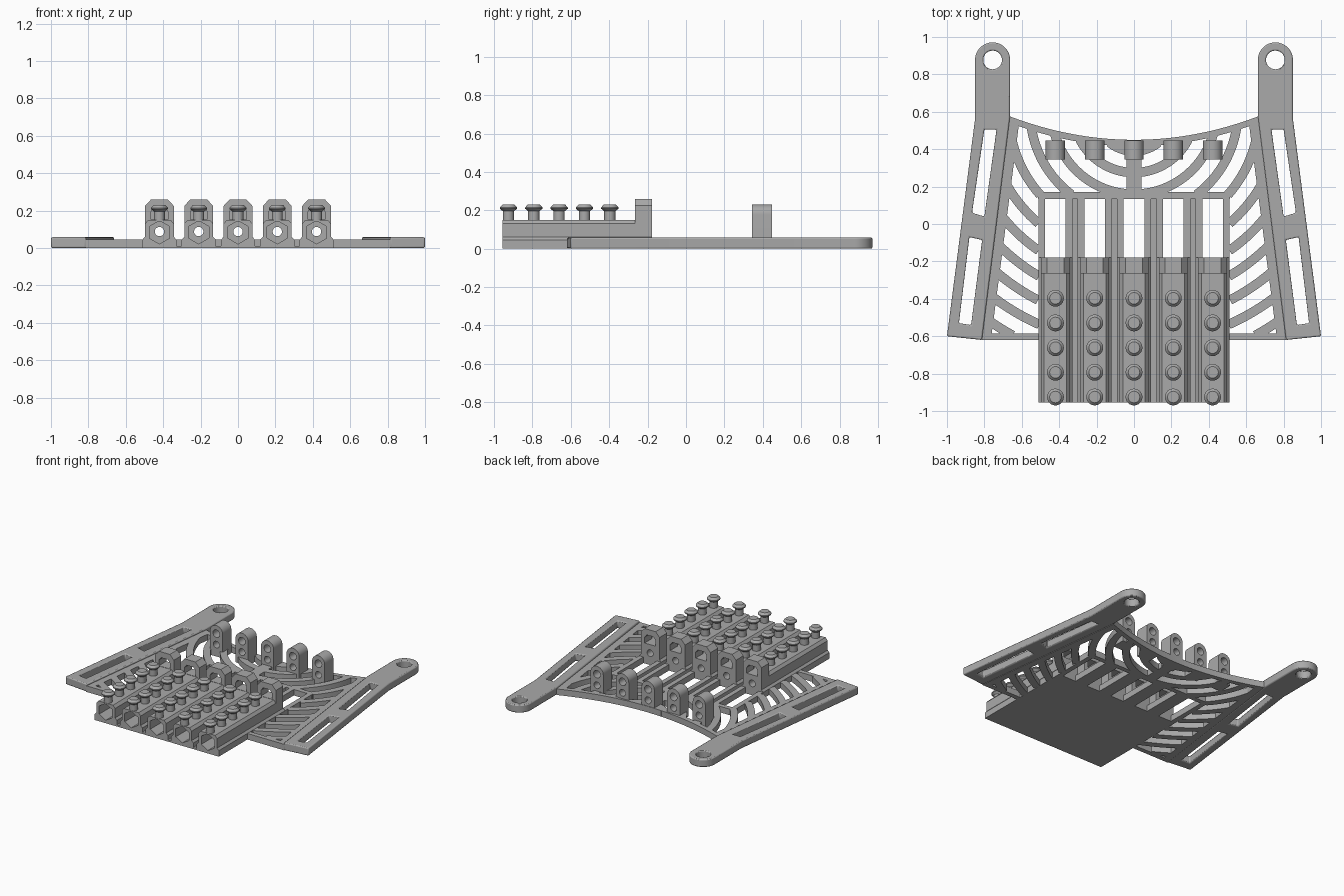
import bpy, bmesh, math
from mathutils import Matrix

if "Cube" in bpy.data.objects:
    bpy.data.objects.remove(bpy.data.objects["Cube"])

grey = bpy.data.materials.new("plain grey")
grey.diffuse_color = (0.4, 0.4, 0.4, 1)
grey.use_nodes = True
grey.node_tree.nodes["Principled BSDF"].inputs["Base Color"].default_value = grey.diffuse_color


def finish(bm, name):
    bmesh.ops.recalc_face_normals(bm, faces=bm.faces)
    me = bpy.data.meshes.new(name)
    bm.to_mesh(me)
    bm.free()
    me.materials.append(grey)
    ob = bpy.data.objects.new(name, me)
    bpy.context.collection.objects.link(ob)
    return ob


def prism(name, loops, lo, hi, along_y=False):
    """Extrude an outline with holes along z, or an (x, z) outline along y."""
    bm = bmesh.new()
    for pts in loops:
        vs = [bm.verts.new((p[0], p[1], 0)) for p in pts]
        for i in range(len(vs)):
            bm.edges.new((vs[i - 1], vs[i]))
    bmesh.ops.triangle_fill(bm, use_beauty=True, edges=bm.edges[:], normal=(0, 0, 1))
    new = bmesh.ops.extrude_face_region(bm, geom=bm.faces[:])["geom"]
    top = {v for v in new if isinstance(v, bmesh.types.BMVert)}
    for v in bm.verts:
        v.co.z = hi if v in top else lo
    if along_y:
        for v in bm.verts:
            v.co = (v.co.x, v.co.z, v.co.y)
    return finish(bm, name)


def rect(x0, x1, y0, y1):
    return [(x0, y0), (x1, y0), (x1, y1), (x0, y1)]


def circle(cx, cy, r, n=28, start=0.0, sweep=2 * math.pi, closed=True):
    m = n if closed else n - 1
    return [(cx + r * math.cos(start + sweep * i / m),
             cy + r * math.sin(start + sweep * i / m)) for i in range(n)]


def flip(pts, s):
    return [(s * x, y) for x, y in pts]


def lathe(name, profile, x, y, n=24):
    bm = bmesh.new()
    rings = [[bm.verts.new((x + px, y + py, z)) for px, py in circle(0, 0, r, n)]
             for r, z in profile]
    for a, b in zip(rings, rings[1:]):
        for i in range(n):
            bm.faces.new((a[i - 1], a[i], b[i], b[i - 1]))
    bm.faces.new(rings[0])
    bm.faces.new(rings[-1])
    return finish(bm, name)


WEB = 0.045
FRONT, WALL, BACK, DECK_END = -0.955, -0.265, -0.178, 0.135
CENTRES = [-0.42, -0.21, 0, 0.21, 0.42]


def arm_x(y):          # inner edge of the arm (left side)
    return -0.813 + 0.15 * (y + 0.62) / 1.195


def rim_y(x):          # curved rear edge of the web
    return 0.45 + 0.125 * (x / 0.663) ** 2


# Side arms with strap eyes and long slots
arm = [(-1, -0.6), (-0.813, -0.62), (-0.663, 0.575)]
arm += circle(-0.756, 0.877, 0.094, 25, 0, math.pi, False) + [(-0.85, 0.56)]
slots = [[(-0.80, 0.505), (-0.735, 0.505), (-0.80, 0.04), (-0.866, 0.06)],
         [(-0.88, -0.07), (-0.812, -0.085), (-0.871, -0.54), (-0.936, -0.53)]]
for s, side in ((1, "left"), (-1, "right")):
    loops = [arm, circle(-0.756, 0.877, 0.05)] + slots
    ob = prism(side + "_arm", [flip(l, s) for l in loops], 0, 0.058)
    bev = ob.modifiers.new("soft edges", "BEVEL")
    bev.width, bev.segments = 0.007, 2
    bev.limit_method, bev.angle_limit = "ANGLE", math.radians(60)

    # Borders of the web
    prism(side + "_web_border", [flip([(-0.815, -0.62), (-0.765, -0.62),
          (-0.613, 0.55), (-0.663, 0.575)], s)], 0, WEB)
    prism(side + "_web_bottom", [flip(rect(-0.80, -0.50, -0.62, -0.585), s)], 0, WEB)

    # Concentric curved ribs, kept only where the web is open
    for k in range(11):
        r = 0.21 + 0.115 * k
        runs, run = [], []
        for i in range(181):
            a = math.pi + math.pi / 2 * i / 180
            x, y = r * math.cos(a), 0.6 + r * math.sin(a)
            ok = (x < -0.02 and arm_x(y) + 0.02 < x and -0.6 < y < rim_y(x) - 0.02
                  and (x < -0.505 or y > 0.155))
            if ok:
                run.append(a)
            if run and (not ok or i == 180):
                runs.append(run)
                run = []
        for run in runs:
            if len(run) < 4:
                continue
            a0, sweep = run[0], run[-1] - run[0]
            n = max(5, len(run) // 4)
            outer = circle(0, 0.6, r + 0.025, n, a0, sweep, False)
            inner = circle(0, 0.6, r - 0.025, n, a0, sweep, False)
            prism(side + "_rib", [flip(outer + inner[::-1], s)], 0, WEB)

# Curved rear rim and centre bar
xs = [-0.663 + 1.326 * i / 32 for i in range(33)]
prism("rear_rim", [[(x, rim_y(x)) for x in xs] +
                   [(x, rim_y(x) - 0.035) for x in reversed(xs)]], 0, WEB)
prism("centre_bar", [rect(-0.04, 0.04, 0.16, 0.44)], 0, WEB)

# Deck: thin floor with windows, plus the cross bar behind them
windows = [rect(c - 0.055, c + 0.055, BACK, DECK_END) for c in CENTRES]
prism("deck_floor", [rect(-0.505, 0.505, FRONT + 0.001, 0.168)] + windows, 0, 0.012)
prism("deck_cross_bar", [rect(-0.513, 0.513, DECK_END, 0.17)], 0, WEB)

for c in CENTRES:
    def around(pts):
        return [(c + x, z) for x, z in pts]

    def outline(shoulder, top, half_top):
        right = [(0.091, 0), (0.091, 0.045), (0.077, 0.06),
                 (0.077, shoulder), (half_top, top)]
        return around(right + [(-x, z) for x, z in reversed(right)])

    # Rails beside the window
    for s in (-1, 1):
        a, b = sorted((c + s * 0.055, c + s * 0.091))
        prism("window_rail", [rect(a, b, BACK, DECK_END)], 0, WEB)

    # Channel with a hexagonal bore
    hexagon = circle(c, 0.084, 0.062, 6, math.pi / 2)
    prism("channel", [outline(0.13, 0.15, 0.06), hexagon], FRONT, WALL, True)

    # Tall end guide with a cord hole and an upper opening
    opening = around([(-0.045, 0.152), (0.045, 0.152), (0.045, 0.195),
                      (0.028, 0.217), (-0.028, 0.217), (-0.045, 0.195)])
    prism("end_guide", [outline(0.225, 0.26, 0.045), circle(c, 0.088, 0.025, 20),
                        opening], WALL, BACK, True)

    # Row of pegs
    for i in range(5):
        lathe("peg", [(0.029, 0.14), (0.029, 0.195), (0.045, 0.208),
                      (0.045, 0.215), (0.031, 0.23)], c, -0.925 + 0.132 * i)

    # Rear cord post with two holes
    post = around([(-0.052, 0), (0.052, 0)]) + circle(c, 0.178, 0.052, 17, 0, math.pi, False)
    prism("cord_post", [post, circle(c, 0.088, 0.025, 20), circle(c, 0.17, 0.028, 20)],
          0.345, 0.447, True)

# Smooth the round surfaces, keep the edges sharp
for ob in bpy.context.collection.objects:
    ob.select_set(True)
    bpy.context.view_layer.objects.active = ob
bpy.ops.object.shade_smooth_by_angle(angle=math.radians(30))
